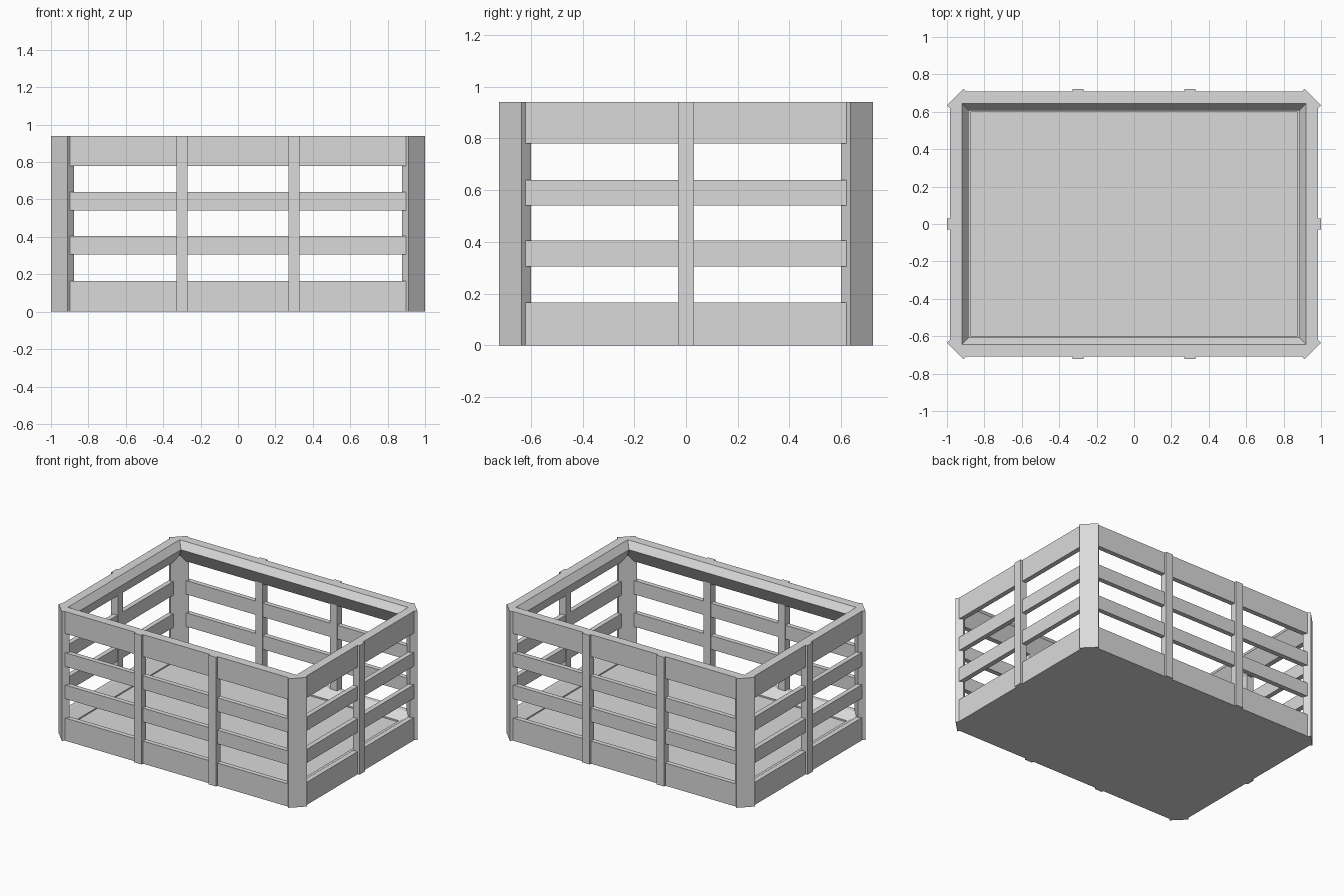
import bpy
import bmesh

cube = bpy.data.objects.get("Cube")
if cube:
    bpy.data.objects.remove(cube, do_unlink=True)

HALF_X, HALF_Y, HEIGHT = 0.985, 0.708, 0.94
CORNER = 1.61  # x + y of the cut corners

grey = bpy.data.materials.new("light_grey")
grey.use_nodes = True
grey.diffuse_color = (0.7, 0.7, 0.7, 1)
grey.node_tree.nodes["Principled BSDF"].inputs["Base Color"].default_value = grey.diffuse_color


def finish(name, bm):
    bmesh.ops.remove_doubles(bm, verts=bm.verts, dist=0.0001)
    bmesh.ops.recalc_face_normals(bm, faces=bm.faces)
    mesh = bpy.data.meshes.new(name)
    bm.to_mesh(mesh)
    bm.free()
    mesh.materials.append(grey)
    obj = bpy.data.objects.new(name, mesh)
    bpy.context.collection.objects.link(obj)
    return obj


def rectangle(bm, inset, z):
    """Rectangular loop, with corners cut where they pass the posts."""
    x, y = HALF_X - inset, HALF_Y - inset
    c = max(0, x + y - CORNER)
    pts = [(x, c - y), (x, y - c), (x - c, y), (c - x, y),
           (-x, y - c), (-x, c - y), (c - x, -y), (x - c, -y)]
    return [bm.verts.new((px, py, z)) for px, py in pts]


def frame(name, profile, closed=True):
    """Sweep an (inset, z) profile round the crate."""
    bm = bmesh.new()
    rings = [rectangle(bm, i, z) for i, z in profile]
    pairs = list(zip(rings, rings[1:]))
    if closed:
        pairs.append((rings[-1], rings[0]))
    else:
        bm.faces.new(rings[0])
        bm.faces.new(rings[-1])
    for a, b in pairs:
        for k in range(8):
            n = (k + 1) % 8
            bm.faces.new((a[k], a[n], b[n], b[k]))
    return finish(name, bm)


def prism(name, outline, z0, z1):
    bm = bmesh.new()
    low = bm.faces.new([bm.verts.new((x, y, z0)) for x, y in outline])
    top = bmesh.ops.extrude_face_region(bm, geom=[low])["geom"]
    for v in top:
        if isinstance(v, bmesh.types.BMVert):
            v.co.z = z1
    return finish(name, bm)


# Base tray with sloping inner walls and a slightly recessed floor
frame("base_tray", [(0, 0), (0, 0.165), (0.035, 0.165), (0.1, 0.12),
                    (0.11, 0.12), (0.11, 0.11)], closed=False)

# Top rim with a ridged inner side
frame("top_rim", [(0, 0.78), (0, HEIGHT), (0.065, HEIGHT), (0.1, 0.89), (0.035, 0.78)])

# Two bands of thin slats
for name, z0, z1 in (("lower_slats", 0.305, 0.405), ("upper_slats", 0.54, 0.64)):
    frame(name, [(0, z0), (0, z1), (0.035, z1), (0.035, z0)])

# Diagonal corner posts
for side, sx in (("left", 1), ("right", -1)):
    for end, sy in (("front", -1), ("back", 1)):
        outline = [(1, 0.635), (0.912, 0.723), (0.876, 0.687), (0.964, 0.599)]
        prism(f"{end}_{side}_post", [(x * sx, y * sy) for x, y in outline], 0, HEIGHT)

# Upright battens: two on each long side, one on each short side
W = 0.03
for end, sy in (("front", -1), ("back", 1)):
    for side, x in (("left", 0.3), ("right", -0.3)):
        prism(f"{end}_{side}_batten",
              [(x - W, 0.67 * sy), (x + W, 0.67 * sy),
               (x + W, 0.723 * sy), (x - W, 0.723 * sy)], 0, HEIGHT)
for side, sx in (("left", 1), ("right", -1)):
    prism(f"{side}_batten",
          [(0.947 * sx, -W), (sx, -W), (sx, W), (0.947 * sx, W)], 0, HEIGHT)
